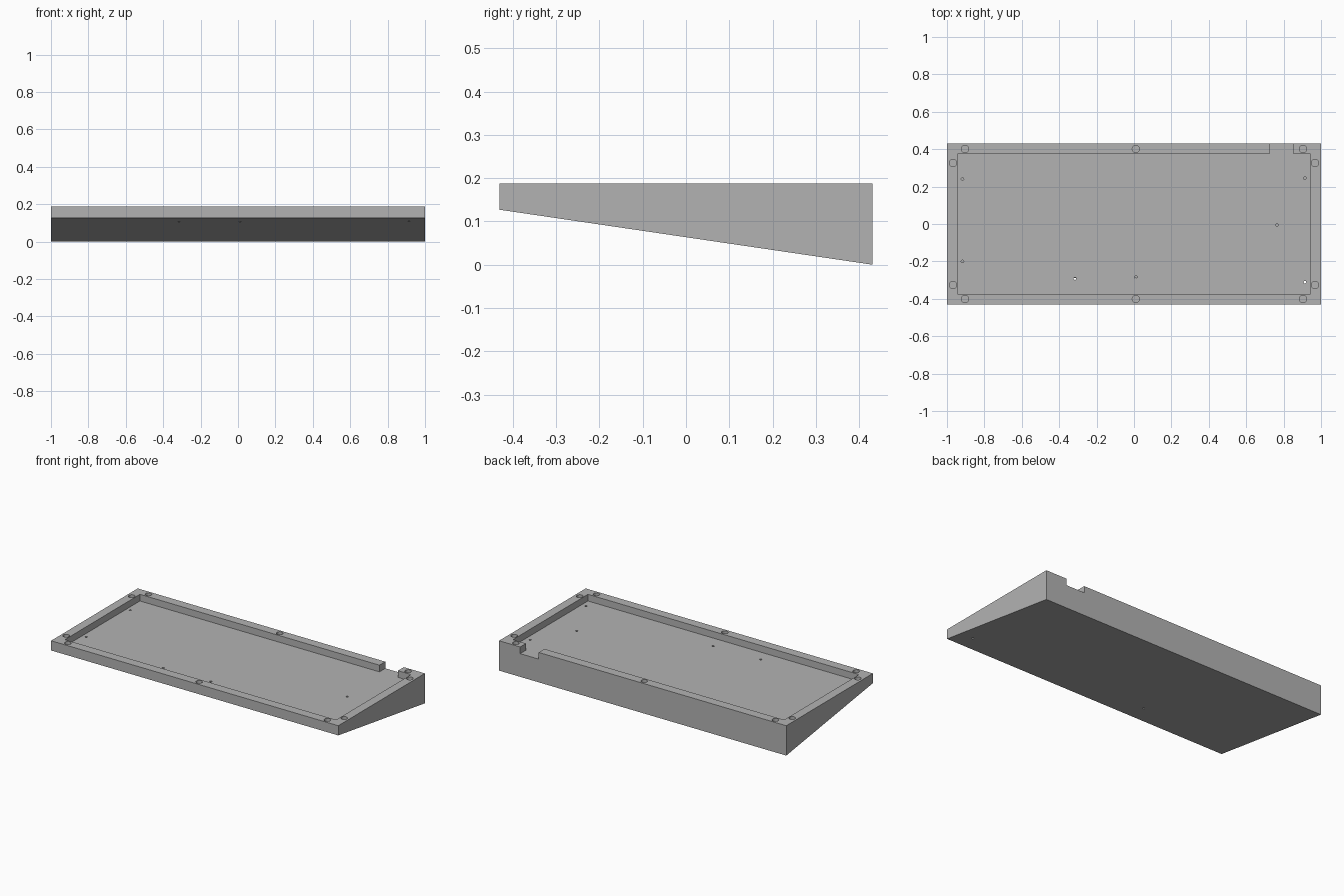
import bpy
import bmesh
from mathutils import Matrix, Vector

if "Cube" in bpy.data.objects:
    bpy.data.objects.remove(bpy.data.objects["Cube"], do_unlink=True)

HALF_X, HALF_Y = 1.0, 0.431
TOP, FRONT_BASE = 0.188, 0.127
FLOOR, HOLE_BASE = 0.146, 0.106

grey = bpy.data.materials.new("plain_grey")
grey.use_nodes = True
COLOUR = (0.45, 0.45, 0.45, 1)
grey.diffuse_color = COLOUR
grey.node_tree.nodes["Principled BSDF"].inputs["Base Color"].default_value = COLOUR


def make_object(name, bm):
    bmesh.ops.recalc_face_normals(bm, faces=bm.faces)
    mesh = bpy.data.meshes.new(name)
    bm.to_mesh(mesh)
    bm.free()
    mesh.materials.append(grey)
    obj = bpy.data.objects.new(name, mesh)
    bpy.context.collection.objects.link(obj)
    return obj


def prism(name, points, direction):
    bm = bmesh.new()
    face = bm.faces.new([bm.verts.new(p) for p in points])
    grown = bmesh.ops.extrude_face_region(bm, geom=[face])["geom"]
    moved = [v for v in grown if isinstance(v, bmesh.types.BMVert)]
    bmesh.ops.translate(bm, verts=moved, vec=Vector(direction))
    return make_object(name, bm)


def hole_pins(name, centres, radius, bottom):
    bm = bmesh.new()
    height = TOP + 0.05 - bottom
    for x, y in centres:
        bmesh.ops.create_cone(bm, cap_ends=True, segments=32, radius1=radius,
                              radius2=radius, depth=height,
                              matrix=Matrix.Translation((x, y, bottom + height / 2)))
    return make_object(name, bm)


def cut(target, cutter):
    cutter.hide_render = True
    mod = target.modifiers.new("cut", "BOOLEAN")
    mod.object = cutter
    mod.operation = "DIFFERENCE"
    mod.solver = "EXACT"
    bpy.context.view_layer.objects.active = target
    bpy.ops.object.modifier_apply(modifier=mod.name)
    bpy.data.objects.remove(cutter, do_unlink=True)


# Wedge body, thin at the front and deep at the back
case = prism("wedge_case", [(-HALF_X, -HALF_Y, FRONT_BASE), (-HALF_X, HALF_Y, 0),
                            (-HALF_X, HALF_Y, TOP), (-HALF_X, -HALF_Y, TOP)],
             (2 * HALF_X, 0, 0))

# Tray recess with the cable notch running out through the back rim
IN_X, IN_Y, BACK = 0.944, 0.373, HALF_Y + 0.1
NOTCH = (0.724, 0.853)
outline = [(-IN_X, -IN_Y), (IN_X, -IN_Y), (IN_X, IN_Y), (NOTCH[1], IN_Y),
           (NOTCH[1], BACK), (NOTCH[0], BACK), (NOTCH[0], IN_Y), (-IN_X, IN_Y)]
cut(case, prism("recess_cutter", [(x, y, FLOOR) for x, y in outline], (0, 0, 0.1)))

# Screw holes round the rim, mirrored side to side and front to back
rim = [(sx * x, sy * y) for x, y in ((0.904, 0.401), (0.968, 0.326))
       for sx in (-1, 1) for sy in (-1, 1)]
rim += [(0.01, 0.401), (0.01, -0.401)]
cut(case, hole_pins("rim_hole_cutter", rim, 0.0195, TOP - 0.042))

# Small mounting holes in the tray floor; the frontmost break through the underside
mounts = [(-0.917, 0.24), (0.914, 0.245), (0.765, -0.006), (-0.917, -0.2),
          (-0.316, -0.292), (0.01, -0.284), (0.914, -0.311)]
cut(case, hole_pins("mount_hole_cutter", mounts, 0.007, HOLE_BASE))
